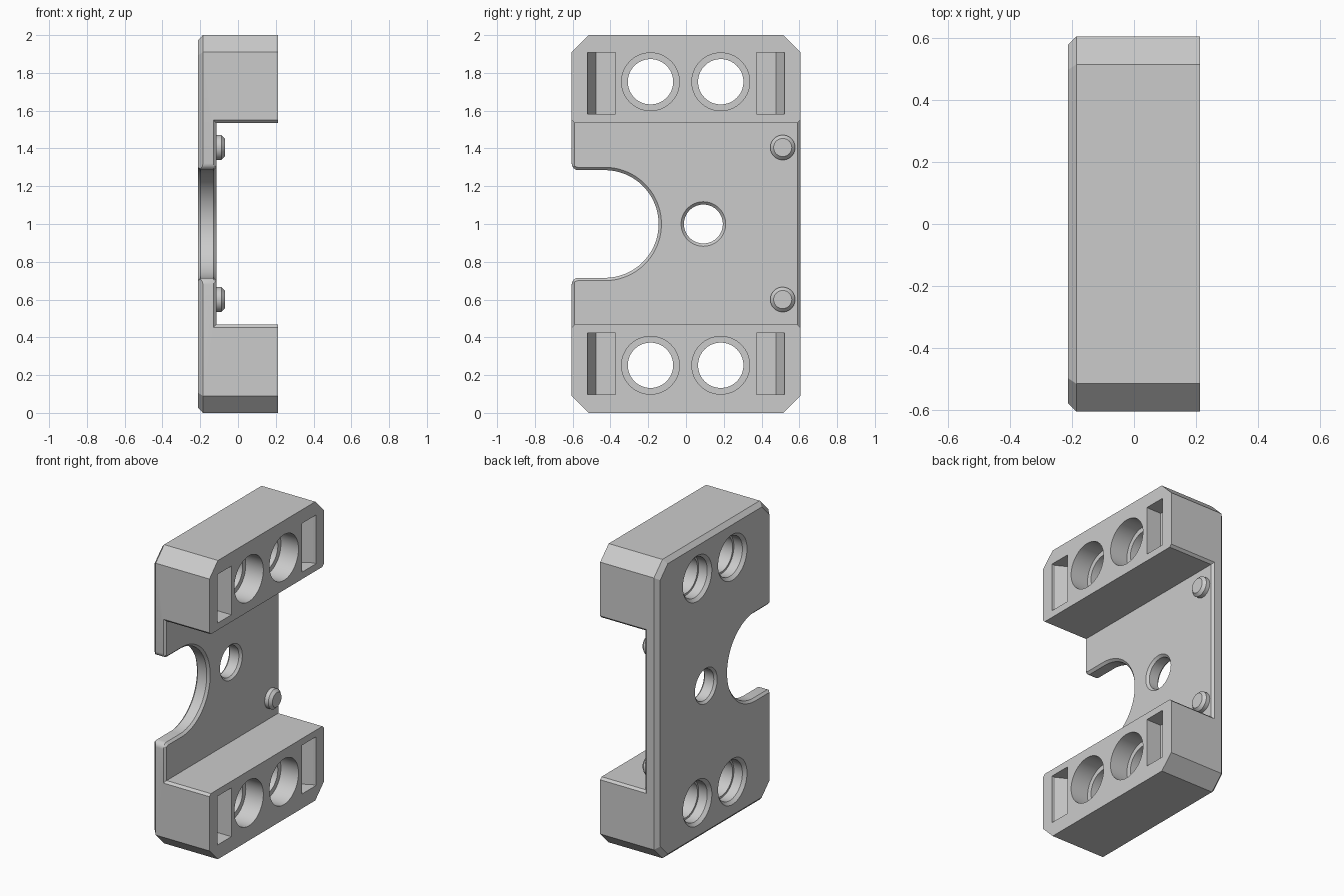
import bpy, bmesh
from math import sin, cos, pi

cube = bpy.data.objects.get("Cube")
if cube:
    bpy.data.objects.remove(cube, do_unlink=True)

gray = bpy.data.materials.new("plain gray")
gray.use_nodes = True
COLOR = (0.6, 0.6, 0.6, 1)
gray.diffuse_color = COLOR
gray.node_tree.nodes["Principled BSDF"].inputs["Base Color"].default_value = COLOR

BACK, FACE, FLOOR = -0.213, 0.212, -0.115   # x levels: rear, block faces, plate
HALF = 0.605                                # half depth along y


def loft(name, rings):
    """Closed solid through rings that share a vertex count."""
    bm = bmesh.new()
    loops = [[bm.verts.new(p) for p in ring] for ring in rings]
    n = len(loops[0])
    for a, b in zip(loops, loops[1:]):
        for i in range(n):
            j = (i + 1) % n
            bm.faces.new((a[i], a[j], b[j], b[i]))
    bm.faces.new(loops[0][::-1])
    bm.faces.new(loops[-1])
    bmesh.ops.recalc_face_normals(bm, faces=bm.faces)
    mesh = bpy.data.meshes.new(name)
    bm.to_mesh(mesh)
    bm.free()
    mesh.materials.append(gray)
    ob = bpy.data.objects.new(name, mesh)
    bpy.context.collection.objects.link(ob)
    return ob


def turned(name, y, z, steps, n=64):
    """Round part along x from (x, radius) steps."""
    return loft(name, [[(x, y + r * cos(2 * pi * i / n), z + r * sin(2 * pi * i / n))
                        for i in range(n)] for x, r in steps])


def octagon(x, inset, c):
    h, t = HALF - inset, 1 - inset
    pts = [(h, t - c), (h - c, t), (c - h, t), (-h, t - c),
           (-h, c - t), (c - h, -t), (h - c, -t), (h, c - t)]
    return [(x, y, 1 + z) for y, z in pts]


def cut(tool):
    bpy.context.view_layer.objects.active = body
    mod = body.modifiers.new("cut", "BOOLEAN")
    mod.operation, mod.solver, mod.object = "DIFFERENCE", "EXACT", tool
    bpy.ops.object.modifier_apply(modifier=mod.name)
    bpy.data.objects.remove(tool, do_unlink=True)


# Body with clipped corners and a chamfered rear edge
body = loft("bracket_body", [octagon(BACK, 0.028, 0.08), octagon(BACK + 0.027, 0, 0.09),
                             octagon(FACE, 0, 0.09)])


# Wide channel between the two blocks, flared at both ends
def channel(y, grow):
    lo, hi, x = 0.468 - grow, 1.535 + grow, FLOOR - grow
    return [(x, y, lo), (0.4, y, lo), (0.4, y, hi), (x, y, hi)]


c = 0.015
cut(loft("channel_cutter", [channel(-HALF - c, 2 * c), channel(c - HALF, 0),
                            channel(HALF - c, 0), channel(HALF + c, 2 * c)]))


# Round-ended slot open to the front, with rounded lips
def slot(x, r):
    f, n = 0.035, 32
    half = [(-0.8, r + f), (-HALF, r + f)]
    half += [(f - HALF - f * cos(a), r + f - f * sin(a))
             for a in (pi / 2 * i / 6 for i in range(1, 7))]
    half += [(-0.43 + r * sin(a), r * cos(a)) for a in (pi / 2 * i / n for i in range(n))]
    outline = half + [(r - 0.43, 0)] + [(y, -z) for y, z in half[::-1]]
    return [(x, y, 1 + z) for y, z in outline]


cut(loft("slot_cutter", [slot(BACK - c, 0.285 + 2 * c), slot(BACK + c, 0.285),
                         slot(FLOOR - c, 0.285), slot(FLOOR + c, 0.285 + 2 * c)]))

# Centre hole, chamfered on both sides
cut(turned("centre_cutter", 0.092, 1, [(BACK - c, 0.133), (BACK + c, 0.103),
                                       (FLOOR - c, 0.103), (FLOOR + c, 0.133)]))

# Stepped holes and tapered pockets in each block
for z in (0.252, 1.753):
    for y in (-0.188, 0.184):
        cut(turned("bore_cutter", y, z,
                   [(BACK - 0.02, 0.173), (BACK + 0.02, 0.133), (-0.13, 0.133),
                    (-0.13, 0.12), (FACE - 0.13, 0.12), (FACE - 0.13, 0.153), (0.3, 0.153)]))
    for s in (-1, 1):
        section = [(0.3, 0.522), (FACE - 0.023, 0.522), (FACE - 0.11, 0.476),
                   (FACE - 0.11, 0.373), (0.3, 0.373)]
        mid = z + (0.008 if z < 1 else -0.008)
        cut(loft("pocket_cutter", [[(x, s * y, mid + e) for x, y in section]
                                   for e in (-0.163, 0.163)]))

# Locating pegs on the plate
pegs = [turned(name, 0.512, z, [(FLOOR - 0.02, 0.066), (-0.088, 0.066), (-0.07, 0.048)], 40)
        for name, z in (("lower_peg", 0.6), ("upper_peg", 1.405))]

for ob in [body] + pegs:
    bpy.ops.object.select_all(action="DESELECT")
    ob.select_set(True)
    bpy.context.view_layer.objects.active = ob
    bpy.ops.object.shade_smooth_by_angle(angle=pi / 7)
